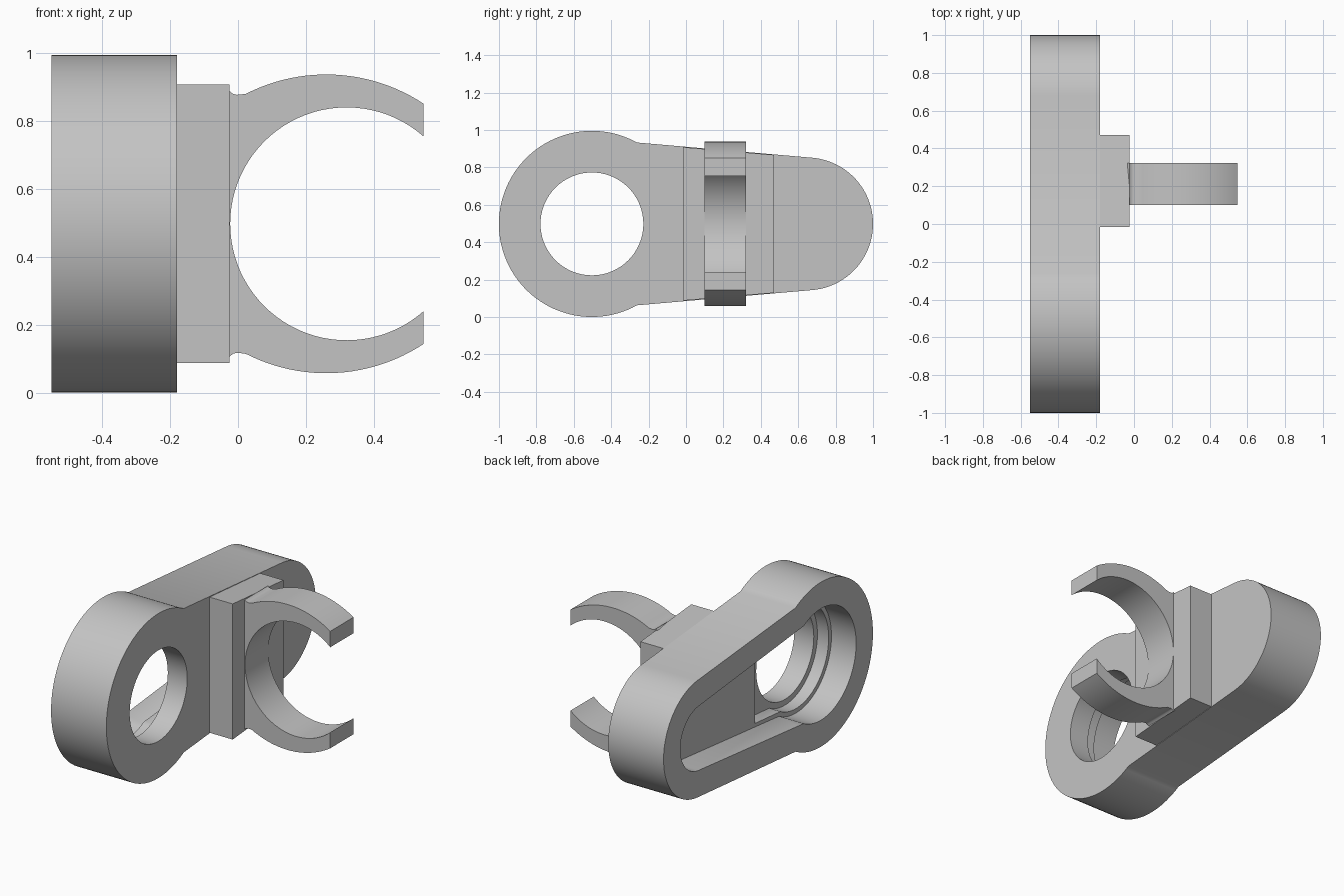
import bpy, bmesh
from math import sin, cos, radians, sqrt, asin
from mathutils import Vector

cube = bpy.data.objects.get("Cube")
if cube:
    bpy.data.objects.remove(cube, do_unlink=True)

grey = bpy.data.materials.new("plain_grey")
grey.use_nodes = True
tone = (0.55, 0.55, 0.55, 1)
grey.diffuse_color = tone
for node in grey.node_tree.nodes:
    if node.type == 'BSDF_PRINCIPLED':
        node.inputs["Base Color"].default_value = tone

MID = 0.4975          # height of the symmetry plane
BIG_Y, SMALL_Y = -0.503, 0.645
KINK = 61             # angle where the straight flank leaves the big round


def arc(cx, cy, r, a0, a1, n):
    """Points on an arc, angles in degrees."""
    steps = [radians(a0 + (a1 - a0) * i / n) for i in range(n + 1)]
    return [(cx + r * cos(a), cy + r * sin(a)) for a in steps]


def arm_outline(big_r, small_r):
    """Tapered arm outline in the YZ plane."""
    return (arc(BIG_Y, MID, big_r, KINK, 360 - KINK, 72)
            + arc(SMALL_Y, MID, small_r, -85, 85, 48))


def prism(name, points, axis, lo, hi):
    """Extrude a flat outline along X (YZ outline) or Y (XZ outline)."""
    place = (lambda p, t: (t, p[0], p[1])) if axis == 'X' else (lambda p, t: (p[0], t, p[1]))
    bm = bmesh.new()
    face = bm.faces.new([bm.verts.new(place(p, lo)) for p in points])
    move = bmesh.ops.extrude_face_region(bm, geom=[face])
    shift = Vector(place((0, 0), hi - lo))
    bmesh.ops.translate(bm, vec=shift,
                        verts=[g for g in move["geom"] if isinstance(g, bmesh.types.BMVert)])
    bmesh.ops.recalc_face_normals(bm, faces=bm.faces)
    mesh = bpy.data.meshes.new(name)
    bm.to_mesh(mesh)
    bm.free()
    mesh.materials.append(grey)
    obj = bpy.data.objects.new(name, mesh)
    bpy.context.collection.objects.link(obj)
    return obj


def cut(target, cutter):
    """Subtract a cutter and bake the result."""
    mod = target.modifiers.new("cut", 'BOOLEAN')
    mod.operation, mod.solver, mod.object = 'DIFFERENCE', 'EXACT', cutter
    graph = bpy.context.evaluated_depsgraph_get()
    baked = bpy.data.meshes.new_from_object(target.evaluated_get(graph))
    target.modifiers.remove(mod)
    target.data = baked
    bpy.data.objects.remove(cutter, do_unlink=True)


# Tapered arm
BACK, FRONT = -0.55, -0.18
arm = prism("arm", arm_outline(0.4975, 0.355), 'X', BACK, FRONT)

# Recess in the back, a deeper pocket round the eye, and the through hole
cut(arm, prism("recess_cutter", arm_outline(0.337, 0.195), 'X', BACK - 0.1, BACK + 0.165))
pocket = arc(BIG_Y, MID, 0.31, KINK, 360 - KINK, 72) + [(-0.11, MID - 0.25), (-0.11, MID + 0.25)]
cut(arm, prism("pocket_cutter", pocket, 'X', BACK - 0.1, BACK + 0.24))
cut(arm, prism("hole_cutter", arc(BIG_Y, MID, 0.275, 0, 355, 71), 'X', BACK - 0.1, FRONT + 0.1))

# Mounting block that follows the taper of the arm
block = [(-0.015, MID - 0.41), (0.47, MID - 0.369), (0.47, MID + 0.369), (-0.015, MID + 0.41)]
prism("mounting_block", block, 'X', FRONT - 0.02, -0.025)

# Open C-shaped clip: inner round, flatter outer curve, small fillet at the root
TIP = 0.547
in_x, in_r = 0.32, 0.343
out_x, out_r, out_z = 0.26, 0.52, -0.08
in_end = 180 - (90 + sqrt(0) + asin((TIP - in_x) / in_r) * 180 / 3.14159)
out_end = 90 - asin((TIP - out_x) / out_r) * 180 / 3.14159
inner = arc(in_x, 0, in_r, -in_end, -360 + in_end, 64)
outer = arc(out_x, out_z, out_r, out_end, 117, 24)
root = [(0.008, 0.381), (-0.004, 0.38), (-0.015, 0.383), (-0.025, 0.391), (-0.06, 0.36)]
upper = outer + root
lower = [(x, -z) for x, z in reversed(upper)]
clip = [(x, MID + z) for x, z in inner + upper + lower]
prism("spring_clip", clip, 'Y', 0.1, 0.322)

# Smooth rounds with crisp corners
bpy.ops.object.select_all(action='DESELECT')
for obj in bpy.context.scene.objects:
    if obj.name in {"arm", "mounting_block", "spring_clip"}:
        obj.select_set(True)
        bpy.context.view_layer.objects.active = obj
bpy.ops.object.shade_smooth_by_angle(angle=radians(25))
